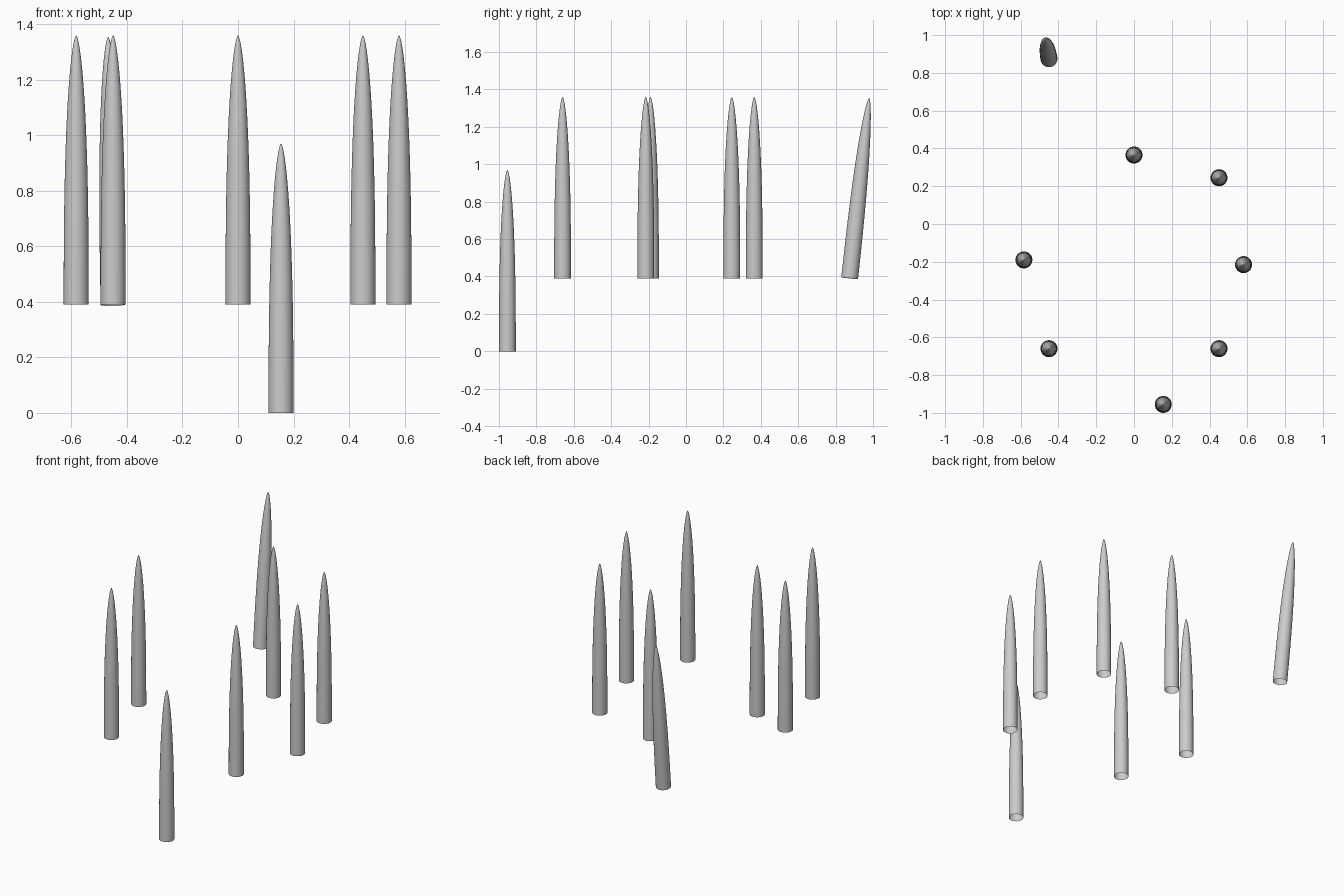
import bpy, bmesh, math
from mathutils import Vector

cube = bpy.data.objects.get("Cube")
if cube:
    bpy.data.objects.remove(cube, do_unlink=True)

LENGTH, RADIUS, SIDES, RINGS = 0.97, 0.045, 32, 20

stone = bpy.data.materials.new("pale_grey")
stone.use_nodes = True
colour = (0.6, 0.6, 0.6, 1)
stone.diffuse_color = colour
stone.node_tree.nodes["Principled BSDF"].inputs["Base Color"].default_value = colour


def spike_mesh():
    """Hollow tapering spike: open base, rounded tip."""
    bm = bmesh.new()
    rings = []
    for i in range(RINGS):
        # Rings crowd together towards the tip
        t = math.sin(math.pi / 2 * i / RINGS)
        r = RADIUS * (1 - t ** 2.6) ** 0.6
        rings.append([bm.verts.new((r * math.cos(a), r * math.sin(a), LENGTH * t))
                      for a in (2 * math.pi * k / SIDES for k in range(SIDES))])
    for low, high in zip(rings, rings[1:]):
        for k in range(SIDES):
            n = (k + 1) % SIDES
            bm.faces.new((low[k], low[n], high[n], high[k]))
    tip = bm.verts.new((0, 0, LENGTH))
    for k in range(SIDES):
        bm.faces.new((rings[-1][k], rings[-1][(k + 1) % SIDES], tip))
    for f in bm.faces:
        f.smooth = True
    mesh = bpy.data.meshes.new("spike")
    bm.to_mesh(mesh)
    bm.free()
    mesh.materials.append(stone)
    return mesh


mesh = spike_mesh()


def spike(name, base, lean=(0, 0)):
    ob = bpy.data.objects.new(name, mesh)
    bpy.context.collection.objects.link(ob)
    ob.location = base
    axis = Vector((lean[0], lean[1], LENGTH))
    ob.rotation_euler = Vector((0, 0, 1)).rotation_difference(axis).to_euler()


# Upright ring of raised spikes
RAISED = 0.39
spike("back_spike", (0, 0.365, RAISED))
spike("back_left_spike", (0.45, 0.245, RAISED))
spike("left_spike", (0.58, -0.215, RAISED))
spike("right_spike", (-0.583, -0.19, RAISED))
for side, x in (("left", 0.45), ("right", -0.45)):
    spike(f"front_{side}_spike", (x, -0.66, RAISED))

# Low spike at the front and leaning spike at the rear
spike("low_front_spike", (0.155, -0.955, 0))
spike("leaning_rear_spike", (-0.45, 0.875, RAISED), (-0.018, 0.105))
